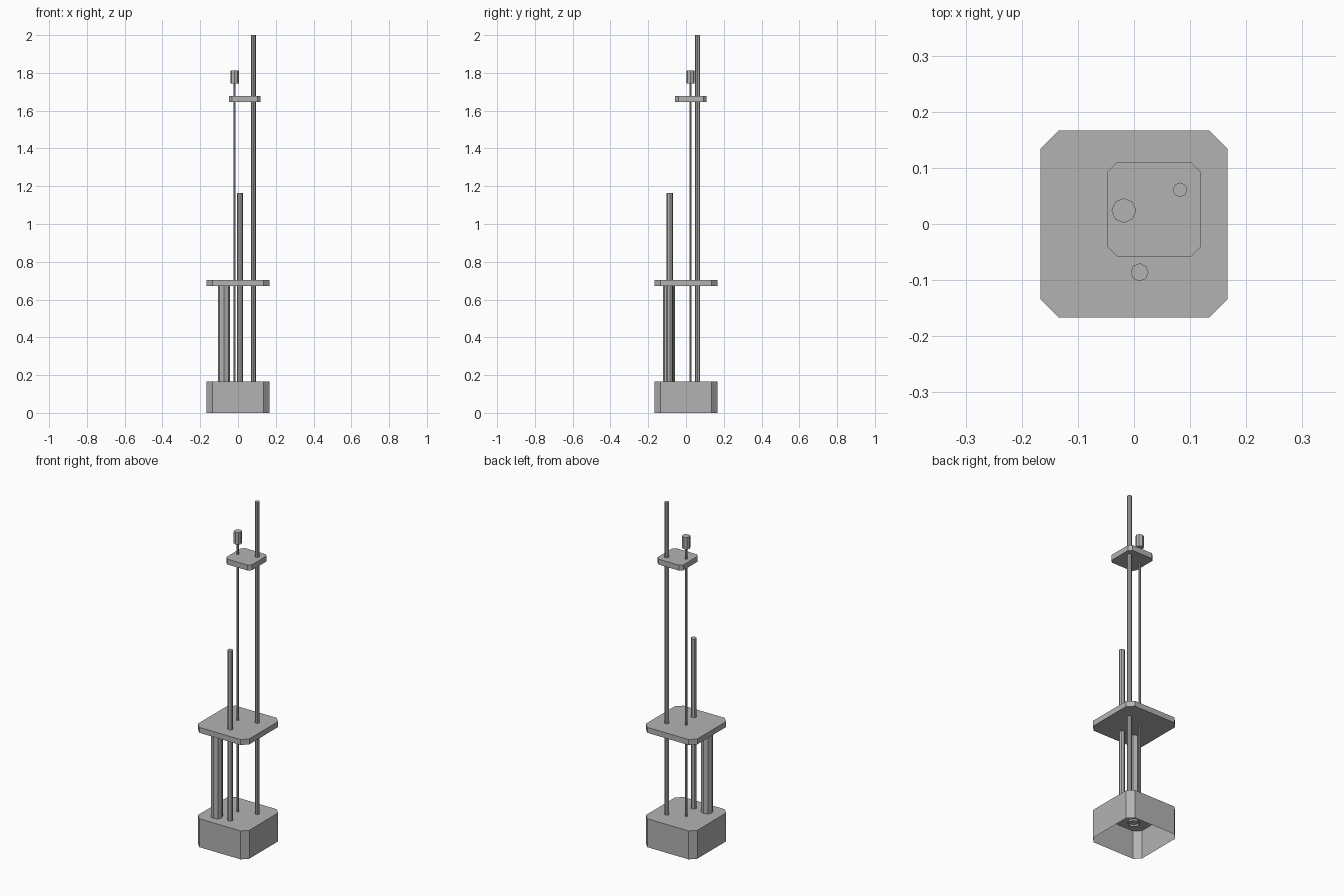
import bpy, bmesh, math

if "Cube" in bpy.data.objects:
    bpy.data.objects.remove(bpy.data.objects["Cube"])

# Dark grey for every part
GREY = bpy.data.materials.new("dark_grey")
GREY.diffuse_color = (0.45, 0.45, 0.45, 1)
GREY.use_nodes = True
GREY.node_tree.nodes["Principled BSDF"].inputs["Base Color"].default_value = GREY.diffuse_color


def prism(name, pts, z0, z1, bottom=True, top=True):
    """Extrude a 2D outline between two heights."""
    bm = bmesh.new()
    lo = [bm.verts.new((x, y, z0)) for x, y in pts]
    hi = [bm.verts.new((x, y, z1)) for x, y in pts]
    n = len(pts)
    for i in range(n):
        j = (i + 1) % n
        bm.faces.new((lo[i], lo[j], hi[j], hi[i]))
    if bottom:
        bm.faces.new(lo[::-1])
    if top:
        bm.faces.new(hi)
    mesh = bpy.data.meshes.new(name)
    bm.to_mesh(mesh)
    bm.free()
    mesh.materials.append(GREY)
    ob = bpy.data.objects.new(name, mesh)
    bpy.context.collection.objects.link(ob)
    return ob


def chamfered_square(cx, cy, h, c):
    k = h - c
    return [(cx + x, cy + y) for x, y in
            ((h, -k), (h, k), (k, h), (-k, h), (-h, k), (-h, -k), (-k, -h), (k, -h))]


def octagon(cx, cy, r):
    return [(cx + r * math.cos(i * math.pi / 4), cy + r * math.sin(i * math.pi / 4))
            for i in range(8)]


# Hollow base, open underneath
BASE_TOP = 0.167
prism("base", chamfered_square(0, 0, 0.167, 0.033), 0, BASE_TOP, bottom=False)

# Plates
prism("lower_plate", chamfered_square(0, 0, 0.167, 0.033), 0.671, 0.703)
prism("upper_plate", chamfered_square(0.036, 0.026, 0.0835, 0.017), 1.645, 1.677)

# Posts: name, x, y, radius, bottom, top, closed underneath
for name, x, y, r, z0, z1, closed in (
    ("thick_pillar", -0.074, -0.09, 0.032, BASE_TOP - 0.012, 0.68, False),
    ("short_rod", 0.01, -0.086, 0.016, BASE_TOP, 1.165, True),
    ("tall_rod", 0.082, 0.061, 0.013, BASE_TOP, 2.0, True),
    ("thin_rod", -0.018, 0.024, 0.006, BASE_TOP, 1.75, True),
    ("sensor_drum", -0.018, 0.024, 0.022, 1.743, 1.813, True),
):
    prism(name, octagon(x, y, r), z0, z1, bottom=closed)
